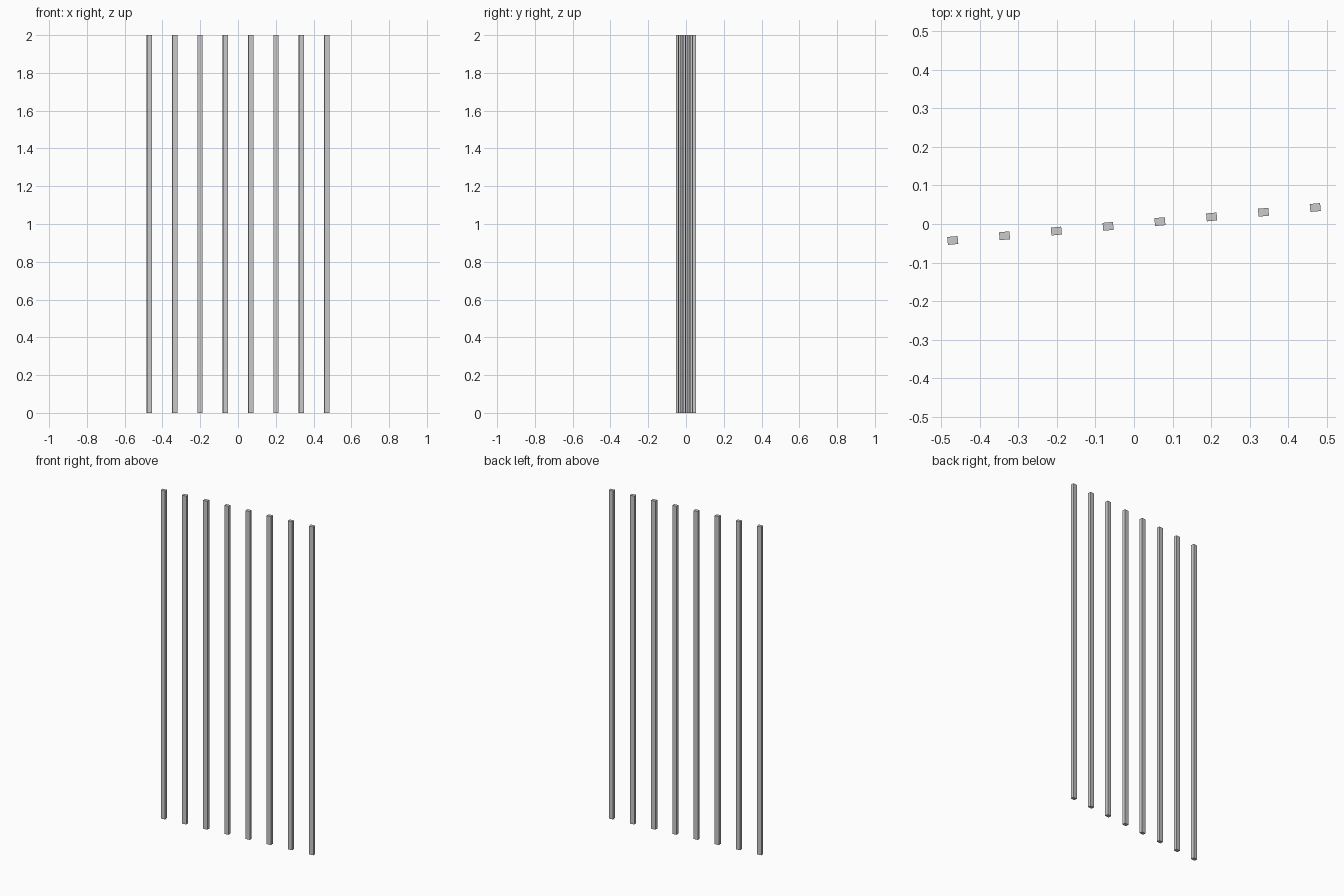
import bpy
from math import cos, sin, radians

if "Cube" in bpy.data.objects:
    bpy.data.objects.remove(bpy.data.objects["Cube"])

COUNT = 8
SPACING = 0.1347           # distance between bars along the row
ANGLE = radians(5.2)       # the whole row is turned slightly
WIDTH, DEPTH, HEIGHT = 0.027, 0.0205, 2.0


def add_bar(index):
    d = (index - (COUNT - 1) / 2) * SPACING
    bpy.ops.mesh.primitive_cube_add(
        size=1, location=(d * cos(ANGLE), d * sin(ANGLE), HEIGHT / 2),
        rotation=(0, 0, ANGLE))
    bar = bpy.context.object
    bar.name = f"vertical_bar_{index + 1}"
    bar.scale = (WIDTH, DEPTH, HEIGHT)


# row of upright rectangular bars
for i in range(COUNT):
    add_bar(i)
